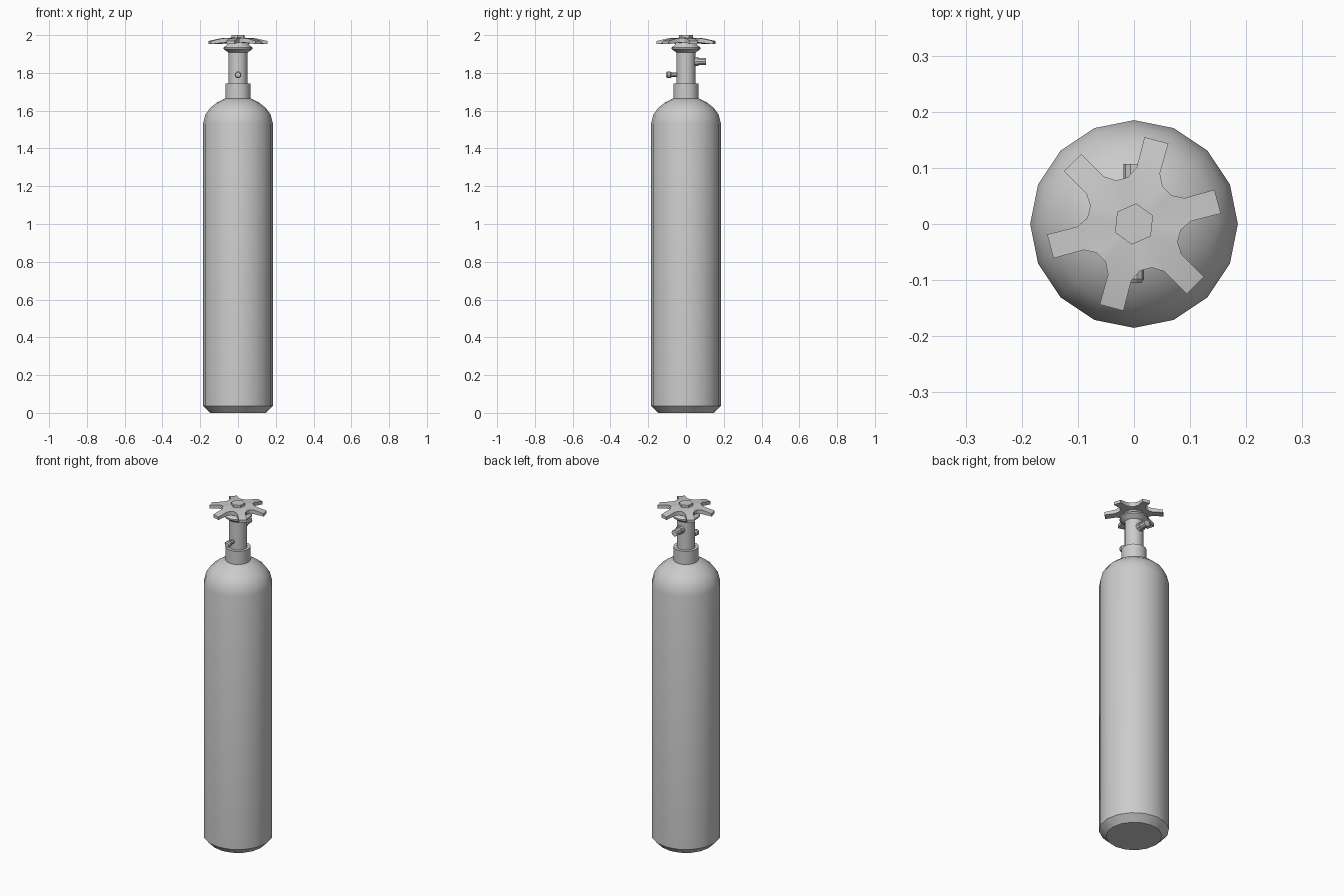
import bpy, bmesh, math
from mathutils import Matrix

if "Cube" in bpy.data.objects:
    bpy.data.objects.remove(bpy.data.objects["Cube"])

grey = bpy.data.materials.new("plain_grey")
grey.diffuse_color = (0.6, 0.6, 0.6, 1)
grey.use_nodes = True
grey.node_tree.nodes["Principled BSDF"].inputs["Base Color"].default_value = grey.diffuse_color


def finish(bm, name, angle=32):
    bmesh.ops.recalc_face_normals(bm, faces=bm.faces[:])
    me = bpy.data.meshes.new(name)
    bm.to_mesh(me)
    bm.free()
    ob = bpy.data.objects.new(name, me)
    bpy.context.collection.objects.link(ob)
    me.materials.append(grey)
    bpy.ops.object.select_all(action='DESELECT')
    ob.select_set(True)
    bpy.context.view_layer.objects.active = ob
    bpy.ops.object.shade_smooth_by_angle(angle=math.radians(angle))
    return ob


def lathe(name, profile, sides, matrix=Matrix(), start=0.0, angle=32):
    """Turn (radius, height) points about z, with flat end caps."""
    bm = bmesh.new()
    rings = []
    for r, z in profile:
        ring = []
        for i in range(sides):
            a = start + 2 * math.pi * i / sides
            ring.append(bm.verts.new((r * math.cos(a), r * math.sin(a), z)))
        rings.append(ring)
    for lo, hi in zip(rings, rings[1:]):
        for i in range(sides):
            j = (i + 1) % sides
            bm.faces.new((lo[i], lo[j], hi[j], hi[i]))
    bm.faces.new(rings[0][::-1])
    bm.faces.new(rings[-1])
    bm.transform(matrix)
    return finish(bm, name, angle)


# Cylinder tank with chamfered foot and domed shoulder
lathe("tank_body", [(0.148, 0), (0.185, 0.037), (0.185, 1.53), (0.173, 1.578),
                    (0.149, 1.613), (0.113, 1.642), (0.06, 1.669)], 16)

# Neck collar, valve stem and flared flange under the wheel
lathe("neck_collar", [(0.067, 1.655), (0.067, 1.743)], 16)
lathe("valve_stem", [(0.05, 1.735), (0.05, 1.915)], 16)
lathe("stem_flange", [(0.05, 1.907), (0.076, 1.926), (0.076, 1.934),
                      (0.058, 1.948), (0.05, 1.968)], 16)

# Outlet port at the back and relief port at the front
back = Matrix.Translation((0, 0, 1.86)) @ Matrix.Rotation(-math.pi / 2, 4, 'X')
lathe("outlet_port", [(0.024, 0.035), (0.024, 0.066), (0.019, 0.067),
                      (0.019, 0.107)], 10, back)
front = Matrix.Translation((0, 0, 1.79)) @ Matrix.Rotation(math.pi / 2, 4, 'X')
lathe("relief_port", [(0.012, 0.04), (0.012, 0.076), (0.018, 0.082),
                      (0.018, 0.098), (0.013, 0.105)], 10, front)

# Six-armed hand wheel, arms sloping down from a nearly flat core
def hand_wheel():
    bm = bmesh.new()

    def layer(z_core, z_rim, z_tip):
        centre = bm.verts.new((0, 0, z_core))

        def vert(r, deg, z):
            a = math.radians(deg)
            return bm.verts.new((r * math.cos(a), r * math.sin(a), z))
        core, outline = [], []
        for k in range(6):
            c = 15 + 60 * k
            b0, b1 = vert(0.101, c - 12.3, z_rim), vert(0.101, c + 12.3, z_rim)
            t0, t1 = vert(0.156, c - 8.1, z_tip), vert(0.156, c + 8.1, z_tip)
            v0, v1 = vert(0.084, c + 22.5, z_rim + 0.003), vert(0.084, c + 37.5, z_rim + 0.003)
            core += [b0, b1, v0, v1]
            outline += [b0, t0, t1, b1, v0, v1]
            bm.faces.new((b0, t0, t1, b1))
        for i, v in enumerate(core):
            bm.faces.new((centre, v, core[(i + 1) % len(core)]))
        return outline

    top = layer(1.988, 1.981, 1.969)
    low = layer(1.958, 1.958, 1.952)
    for i in range(len(top)):
        j = (i + 1) % len(top)
        bm.faces.new((low[i], low[j], top[j], top[i]))
    return finish(bm, "hand_wheel")


hand_wheel()

# Hexagonal nut on top of the wheel
lathe("wheel_nut", [(0.037, 1.975), (0.037, 2.0)], 6, start=math.radians(24))
